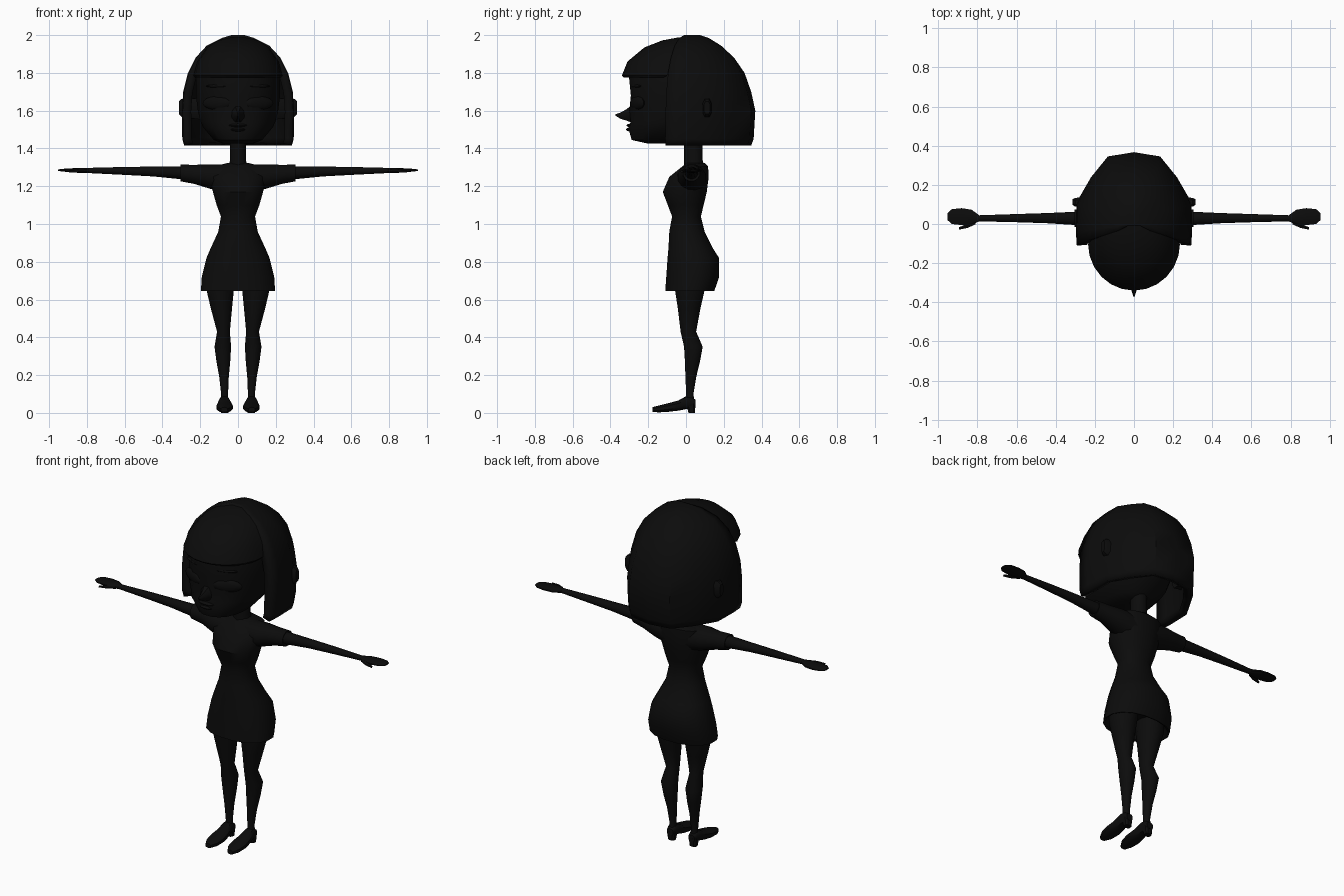
import bpy, bmesh, math

black = bpy.data.materials.new("soft black")
black.diffuse_color = (0.0035, 0.0035, 0.0035, 1)


def finish(name, bm, mirror=False, angle=40, thickness=0):
    """Turn a bmesh into a named, shaded object."""
    bmesh.ops.recalc_face_normals(bm, faces=bm.faces)
    mesh = bpy.data.meshes.new(name)
    bm.to_mesh(mesh)
    bm.free()
    mesh.materials.append(black)
    obj = bpy.data.objects.new(name, mesh)
    bpy.context.collection.objects.link(obj)
    if thickness:
        mod = obj.modifiers.new("thickness", 'SOLIDIFY')
        mod.thickness = thickness
        mod.offset = -1
    if mirror:
        obj.modifiers.new("mirror", 'MIRROR')
    bpy.ops.object.select_all(action='DESELECT')
    obj.select_set(True)
    bpy.context.view_layer.objects.active = obj
    bpy.ops.object.shade_smooth_by_angle(angle=math.radians(angle))
    return obj


def loft(name, axis, rings, n=12, power=1.0, caps=(True, True), **kw):
    """Skin oval sections: (position, u min, u max, v min, v max), u and v being the other axes in order."""
    bm = bmesh.new()
    loops = []
    for pos, u0, u1, v0, v1 in rings:
        loop = []
        for i in range(n):
            a = 2 * math.pi * (i + 0.5) / n
            c, s = math.cos(a), math.sin(a)
            co = [(u0 + u1) / 2 + (u1 - u0) / 2 * math.copysign(abs(c) ** power, c),
                  (v0 + v1) / 2 + (v1 - v0) / 2 * math.copysign(abs(s) ** power, s)]
            co.insert('xyz'.index(axis), pos)
            loop.append(bm.verts.new(co))
        loops.append(loop)
    for a, b in zip(loops, loops[1:]):
        for i in range(n):
            j = (i + 1) % n
            bm.faces.new((a[i], a[j], b[j], b[i]))
    if caps[0]:
        bm.faces.new(loops[0])
    if caps[1]:
        bm.faces.new(loops[-1])
    return finish(name, bm, **kw)


def body(name, rings, **kw):
    """Upright symmetric loft from (z, half width, front y, back y)."""
    return loft(name, 'z', [(z, -w, w, f, b) for z, w, f, b in rings], **kw)


# dress, its hem turned inward
body("dress", [
    (0.70, 0.16, -0.08, 0.13), (0.65, 0.188, -0.10, 0.14),
    (0.645, 0.20, -0.112, 0.152), (0.72, 0.195, -0.107, 0.178), (0.82, 0.170, -0.10, 0.178),
    (0.87, 0.148, -0.095, 0.145), (0.96, 0.106, -0.09, 0.10), (1.04, 0.092, -0.075, 0.08),
    (1.10, 0.115, -0.098, 0.095), (1.17, 0.135, -0.125, 0.112), (1.25, 0.150, -0.09, 0.122),
    (1.305, 0.13, -0.02, 0.118), (1.322, 0.06, 0.0, 0.10)], n=16, power=0.9)
loft("sleeve", 'x', [
    (0.06, -0.05, 0.11, 1.16, 1.318), (0.15, -0.045, 0.105, 1.185, 1.318),
    (0.23, -0.02, 0.085, 1.21, 1.315), (0.305, -0.018, 0.075, 1.225, 1.316),
    (0.300, -0.008, 0.065, 1.235, 1.306)], n=12, mirror=True)

# arms and hands
loft("arm", 'x', [
    (0.28, -0.008, 0.065, 1.235, 1.306), (0.45, 0.003, 0.057, 1.252, 1.304),
    (0.60, 0.008, 0.052, 1.26, 1.302), (0.80, 0.013, 0.045, 1.270, 1.297)], n=10, mirror=True)
loft("hand", 'x', [
    (0.79, 0.013, 0.045, 1.270, 1.297), (0.83, -0.005, 0.075, 1.27, 1.297),
    (0.88, -0.008, 0.083, 1.273, 1.295), (0.93, -0.002, 0.078, 1.278, 1.292),
    (0.952, 0.018, 0.058, 1.281, 1.289)], n=10, mirror=True)
loft("thumb", 'x', [
    (0.81, -0.003, 0.02, 1.274, 1.292), (0.85, -0.022, 0.004, 1.272, 1.29),
    (0.895, -0.030, -0.016, 1.272, 1.284)], n=6, mirror=True)

# legs, shoes and heels
loft("leg", 'z', [
    (0.72, 0.012, 0.165, -0.065, 0.11), (0.645, 0.02, 0.168, -0.06, 0.10),
    (0.55, 0.030, 0.145, -0.045, 0.078), (0.43, 0.042, 0.112, -0.03, 0.055),
    (0.35, 0.035, 0.126, -0.012, 0.09), (0.27, 0.04, 0.115, -0.007, 0.075),
    (0.19, 0.048, 0.100, -0.004, 0.055), (0.10, 0.052, 0.090, 0.0, 0.04),
    (0.06, 0.050, 0.092, 0.0, 0.045)], n=12, mirror=True)
loft("shoe", 'y', [
    (-0.178, 0.055, 0.09, 0.004, 0.03), (-0.14, 0.032, 0.110, 0.003, 0.04),
    (-0.09, 0.026, 0.116, 0.006, 0.052), (-0.04, 0.032, 0.110, 0.012, 0.066),
    (0.0, 0.042, 0.102, 0.02, 0.088), (0.03, 0.044, 0.098, 0.025, 0.085),
    (0.05, 0.05, 0.092, 0.03, 0.07)], n=10, power=0.75, mirror=True)
loft("heel", 'z', [
    (0.0, 0.05, 0.092, 0.012, 0.048), (0.05, 0.044, 0.098, 0.0, 0.052)],
    n=8, power=0.7, mirror=True)

# neck and head
body("neck", [(1.29, 0.055, -0.01, 0.10), (1.34, 0.044, -0.01, 0.088), (1.50, 0.044, -0.01, 0.088)], n=10)
body("head", [
    (1.425, 0.08, -0.20, 0.05), (1.445, 0.13, -0.29, 0.09), (1.51, 0.185, -0.308, 0.15),
    (1.54, 0.20, -0.295, 0.17), (1.60, 0.215, -0.302, 0.20), (1.68, 0.225, -0.295, 0.24),
    (1.78, 0.225, -0.305, 0.24), (1.86, 0.20, -0.27, 0.20), (1.93, 0.13, -0.18, 0.13)], n=20, power=0.9)
loft("nose", 'y', [
    (-0.28, -0.045, 0.045, 1.53, 1.64), (-0.315, -0.026, 0.026, 1.545, 1.61),
    (-0.345, -0.012, 0.012, 1.555, 1.592), (-0.372, -0.003, 0.003, 1.572, 1.582)], n=8)


def blob(name, centre, radii, tilt=0, mirror=False):
    bm = bmesh.new()
    bmesh.ops.create_uvsphere(bm, u_segments=12, v_segments=8, radius=1)
    for v in bm.verts:
        x, y, z = (v.co[i] * radii[i] for i in range(3))
        v.co = (centre[0] + x, centre[1] + y + tilt * x, centre[2] + z)
    return finish(name, bm, mirror=mirror)


# facial features
blob("eye", (0.112, -0.258, 1.64), (0.075, 0.02, 0.036), 0.45, True)
blob("eyebrow", (0.11, -0.264, 1.73), (0.06, 0.012, 0.008), 0.4, True)
blob("upper_lip", (0, -0.295, 1.522), (0.05, 0.02, 0.009))
blob("lower_lip", (0, -0.297, 1.50), (0.04, 0.02, 0.010))
loft("ear", 'x', [(0.20, 0.08, 0.14, 1.55, 1.67), (0.30, 0.088, 0.135, 1.565, 1.665),
                  (0.313, 0.095, 0.128, 1.58, 1.65)], n=8, power=0.7, mirror=True)

# bob hair: open at the face and underneath, with thickness
bm = bmesh.new()
loops = []
for z, w, f, b in [
        (1.415, 0.285, -0.108, 0.345), (1.45, 0.295, -0.11, 0.358), (1.60, 0.297, -0.108, 0.367),
        (1.70, 0.290, -0.104, 0.345), (1.80, 0.265, -0.095, 0.31), (1.88, 0.225, -0.08, 0.255),
        (1.945, 0.165, -0.06, 0.185), (1.985, 0.085, -0.035, 0.12), (2.0, 0.035, -0.01, 0.075)]:
    half = [(0.985, f), (1.0, f * 0.35), (0.99, b * 0.3), (0.74, b * 0.65), (0.45, b * 0.94)]
    pts = [(w * k, y) for k, y in half] + [(0, b)] + [(-w * k, y) for k, y in reversed(half)]
    loops.append([bm.verts.new((x, y, z)) for x, y in pts])
for a, b in zip(loops, loops[1:]):
    for i in range(len(a) - 1):
        bm.faces.new((a[i], a[i + 1], b[i + 1], b[i]))
bm.faces.new(loops[-1])
# make every face point away from the middle of the head
bm.normal_update()
for face in bm.faces:
    c = face.calc_center_median()
    c.z -= 1.65
    c.y -= 0.05
    if face.normal.dot(c) < 0:
        face.normal_flip()
mesh = bpy.data.meshes.new("hair")
finish("hair", bm, thickness=0.045)

# fringe: half ovals swept up to the crown
bm = bmesh.new()
loops = []
for z, w, f, b in [
        (1.775, 0.225, -0.33, -0.12), (1.785, 0.235, -0.34, -0.10), (1.86, 0.215, -0.31, -0.08),
        (1.935, 0.165, -0.22, -0.04), (1.972, 0.11, -0.125, -0.01), (1.988, 0.04, -0.04, 0.02)]:
    angles = [math.pi * i / 12 for i in range(13)]
    loops.append([bm.verts.new((w * math.cos(a), b + (f - b) * math.sin(a), z)) for a in angles])
for a, b in zip(loops, loops[1:]):
    for i in range(13):
        j = (i + 1) % 13
        bm.faces.new((a[i], a[j], b[j], b[i]))
bm.faces.new(loops[0])
bm.faces.new(loops[-1])
finish("fringe", bm)
